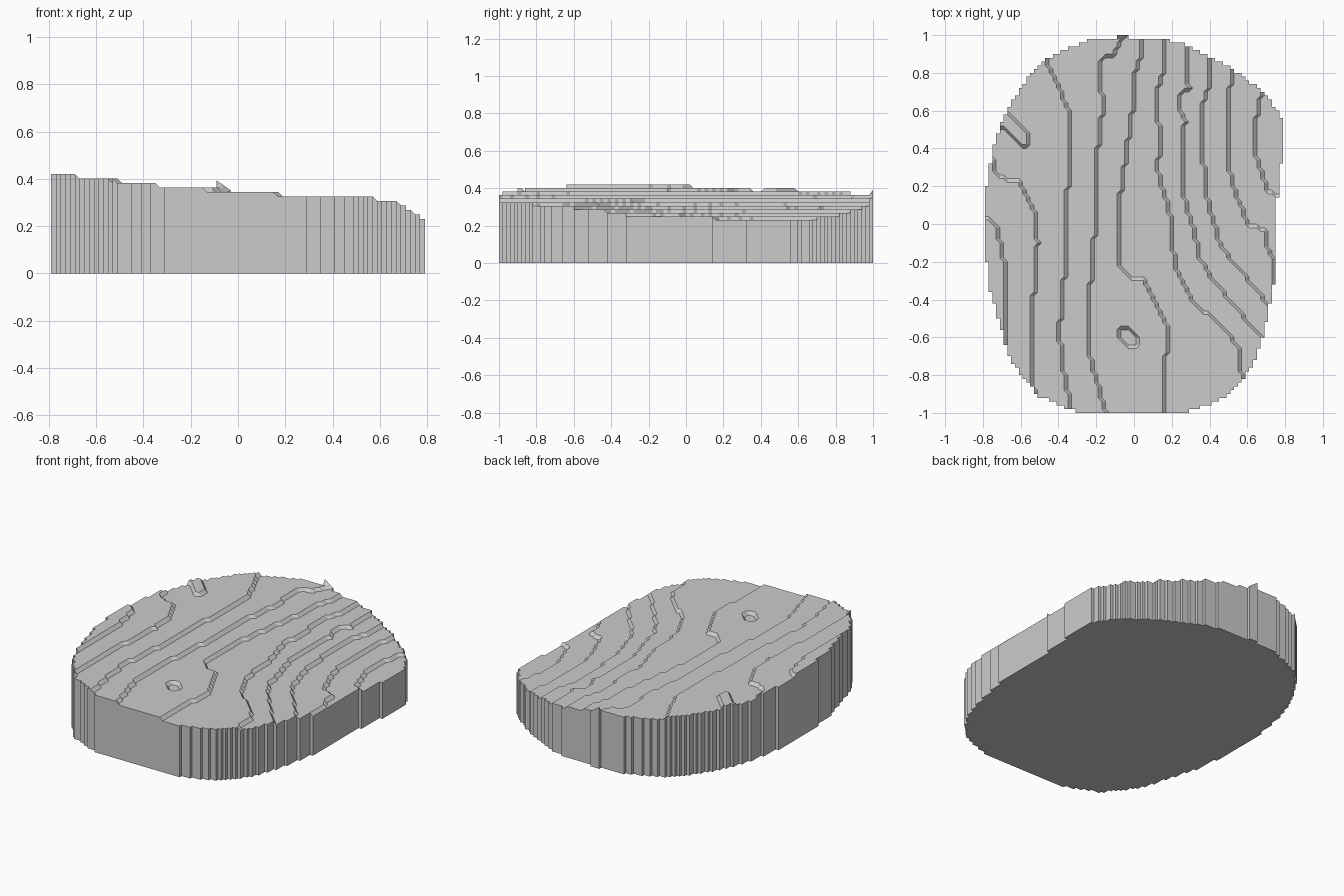
import bpy
import bmesh

CELL = 0.02
HIGH = 0.42        # highest terrace
DROP = 0.019       # height of one terrace step
COLS, ROWS = 79, 100

# Slab outline, anticlockwise from the back
outline = [
    (.16, .98), (-.22, .98), (-.38, .92), (-.48, .86), (-.56, .77), (-.64, .66),
    (-.7, .54), (-.745, .4), (-.785, .16), (-.795, .03), (-.78, -.2), (-.76, -.35),
    (-.68, -.64), (-.64, -.74), (-.57, -.84), (-.5, -.91), (-.4, -.96), (-.28, -1),
    (.26, -1), (.36, -.97), (.48, -.92), (.57, -.84), (.64, -.72), (.69, -.58),
    (.745, -.3), (.745, 0), (.79, .42), (.79, .54), (.76, .6), (.7, .68),
    (.62, .75), (.52, .82), (.4, .89), (.28, .945)]

# Terrace edges, each running from back to front
edges = []


def terrace_edge(*points):
    edges.append(points)


terrace_edge((-.81, .04), (-.76, .03), (-.72, -.03), (-.68, -.25), (-.675, -.48), (-.69, -.6))
terrace_edge((-.8, .36), (-.74, .34), (-.73, .27), (-.68, .24), (-.6, .22), (-.52, .05),
             (-.51, -.1), (-.54, -.5), (-.55, -.8), (-.52, -.92))
terrace_edge((-.47, .85), (-.42, .78), (-.35, .6), (-.35, .2), (-.375, -.4), (-.395, -.55),
             (-.385, -.7), (-.335, -.97))
terrace_edge((-.06, 1), (-.08, .95), (-.1, .9), (-.16, .88), (-.19, .85), (-.19, .75),
             (-.16, .66), (-.21, .23), (-.205, 0), (-.25, -.55), (-.235, -.7), (-.15, -1))
terrace_edge((.035, .98), (.04, .9), (0, .78), (0, .65), (-.06, .25), (-.085, .05),
             (-.09, -.2), (-.02, -.28), (.05, -.3), (.16, -.5), (.185, -.6), (.15, -.8), (.155, -1))
terrace_edge((.155, .98), (.155, .8), (.125, .72), (.125, .55), (.145, .45), (.12, .3),
             (.19, .05), (.2, -.12), (.24, -.28), (.32, -.42), (.5, -.57), (.55, -.66), (.575, -.82))
terrace_edge((.28, .94), (.29, .72), (.24, .69), (.23, .62), (.27, .54), (.25, .2),
             (.32, -.05), (.35, -.18), (.42, -.3), (.58, -.49), (.69, -.61))
terrace_edge((.4, .88), (.4, .75), (.36, .62), (.36, .4), (.39, .12), (.46, -.12), (.72, -.44))
terrace_edge((.52, .8), (.49, .6), (.5, .3), (.54, .15), (.61, -.01), (.69, -.03),
             (.7, -.12), (.74, -.2))
terrace_edge((.67, .67), (.635, .5), (.64, .38), (.68, .27), (.7, .18), (.75, .15), (.82, .14))


def edge_x(points, y):
    """Where a terrace edge crosses the given y."""
    if y >= points[0][1]:
        return points[0][0]
    for (xa, ya), (xb, yb) in zip(points, points[1:]):
        if y >= yb:
            return xa + (xb - xa) * (ya - y) / (ya - yb)
    return points[-1][0]


def height(x, y):
    steps = sum(x > edge_x(points, y) for points in edges)
    # Raised tongue near the left rim
    if -.19 < x + y < -.08 and x < -.56 and y > .41:
        steps -= 1
    # Small sunken hollow near the front
    if ((x + .03 + (y + .6) * .3) / .042) ** 2 + ((y + .6) / .06) ** 2 < 1:
        steps += 1
    z = HIGH - DROP * steps
    # Little peak on the back rim
    if y > .99:
        z = max(z, .4 - abs(x + .1) * .7)
    return z


def inside(x, y):
    if y > .98:
        return -.1 < x < -.03
    hit = False
    for (xa, ya), (xb, yb) in zip(outline, outline[1:] + outline[:1]):
        if (ya > y) != (yb > y) and x < xa + (xb - xa) * (y - ya) / (yb - ya):
            hit = not hit
    return hit


def remove_default_cube():
    cube = bpy.data.objects.get("Cube")
    if cube:
        bpy.data.objects.remove(cube, do_unlink=True)


def flat_material(name, value):
    mat = bpy.data.materials.new(name)
    mat.use_nodes = True
    color = (value, value, value, 1)
    mat.diffuse_color = color
    mat.node_tree.nodes["Principled BSDF"].inputs["Base Color"].default_value = color
    return mat


remove_default_cube()
bm = bmesh.new()

# Stepped top surface on a square grid
corners = {}


def corner(i, j):
    if (i, j) not in corners:
        x, y = (i - COLS / 2) * CELL, (j - ROWS / 2) * CELL
        corners[i, j] = bm.verts.new((x, y, height(x, y)))
    return corners[i, j]


for i in range(COLS):
    for j in range(ROWS):
        if inside((i + .5 - COLS / 2) * CELL, (j + .5 - ROWS / 2) * CELL):
            bm.faces.new([corner(i, j), corner(i + 1, j), corner(i + 1, j + 1), corner(i, j + 1)])

# Side wall and flat underside
top = bm.faces[:]
extruded = bmesh.ops.extrude_face_region(bm, geom=top, use_keep_orig=True)
for item in extruded["geom"]:
    if isinstance(item, bmesh.types.BMVert):
        item.co.z = 0
bmesh.ops.recalc_face_normals(bm, faces=bm.faces[:])

# Split the bent step faces, then merge everything coplanar
bmesh.ops.triangulate(bm, faces=bm.faces[:])
bmesh.ops.dissolve_limit(bm, angle_limit=.01, verts=bm.verts[:], edges=bm.edges[:])

mesh = bpy.data.meshes.new("terraced_slab")
bm.to_mesh(mesh)
bm.free()
mesh.materials.append(flat_material("plain grey", .6))
slab = bpy.data.objects.new("terraced_slab", mesh)
bpy.context.collection.objects.link(slab)
